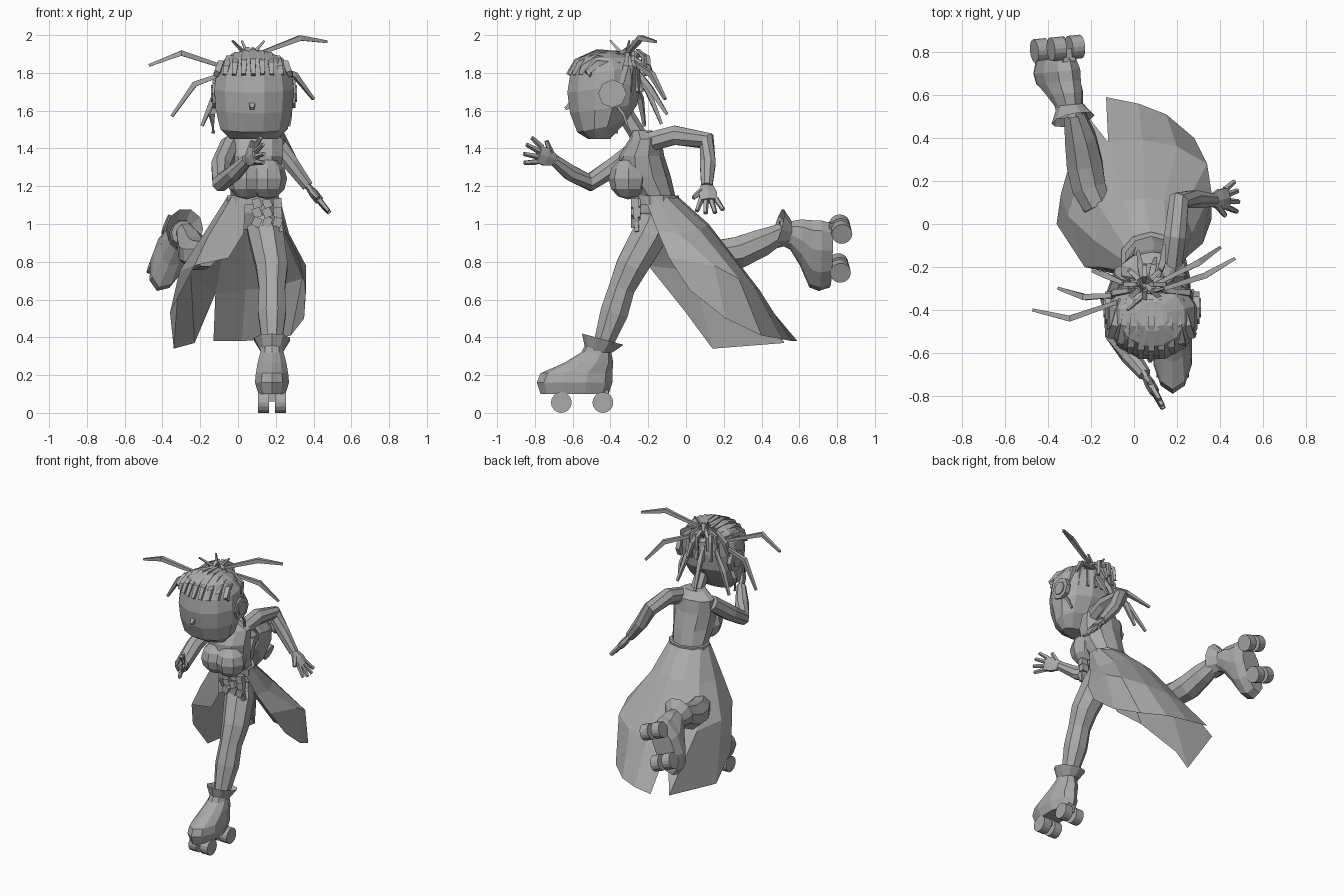
import bpy, bmesh, math, random
from mathutils import Vector, Matrix

random.seed(4)
if "Cube" in bpy.data.objects:
    bpy.data.objects.remove(bpy.data.objects["Cube"])

clay = bpy.data.materials.new("clay_grey")
clay.use_nodes = True
clay.diffuse_color = (0.4, 0.4, 0.4, 1)
clay.node_tree.nodes["Principled BSDF"].inputs["Base Color"].default_value = (0.4, 0.4, 0.4, 1)


def finish(name, bm, matrix=None):
    if matrix:
        bm.transform(matrix)
    mesh = bpy.data.meshes.new(name)
    bm.to_mesh(mesh)
    bm.free()
    mesh.materials.append(clay)
    obj = bpy.data.objects.new(name, mesh)
    bpy.context.scene.collection.objects.link(obj)
    return obj


def loft(name, rings, matrix=None, capped=True):
    bm = bmesh.new()
    rows = [[bm.verts.new(p) for p in ring] for ring in rings]
    count = len(rows[0])
    for low, high in zip(rows, rows[1:]):
        for i in range(count):
            j = (i + 1) % count
            bm.faces.new((low[i], low[j], high[j], high[i]))
    if capped:
        bm.faces.new(rows[0][::-1])
        bm.faces.new(rows[-1])
        bmesh.ops.recalc_face_normals(bm, faces=bm.faces)
    return finish(name, bm, matrix)


def oval(x, y, z, rx, ry, sides=10, tilt=0.0):
    # tilt raises the front of the ring
    ring = []
    for i in range(sides):
        a = math.tau * (i + 0.5) / sides
        ring.append((x + rx * math.cos(a), y + ry * math.sin(a), z - tilt * math.sin(a)))
    return ring


def tube(name, points, radii, sides=6, side_axis=(1, 0, 0), flat=1.0):
    points = [Vector(p) for p in points]
    rings = []
    for k, p in enumerate(points):
        along = (points[min(k + 1, len(points) - 1)] - points[max(k - 1, 0)]).normalized()
        depth = along.cross(Vector(side_axis)).normalized()
        wide = depth.cross(along)
        ring = []
        for i in range(sides):
            a = math.tau * (i + 0.5) / sides
            ring.append(p + radii[k] * (wide * math.cos(a) + depth * math.sin(a) * flat))
        rings.append(ring)
    return loft(name, rings)


def box(name, centre, size, turn=0.0):
    bm = bmesh.new()
    bmesh.ops.create_cube(bm, size=1)
    move = Matrix.Translation(centre) @ Matrix.Rotation(turn, 4, "Y") @ Matrix.Diagonal((*size, 1))
    return finish(name, bm, move)


def disc(name, centre, radius, width, sides, matrix=None):
    # cylinder lying along x
    bm = bmesh.new()
    bmesh.ops.create_cone(bm, cap_ends=True, segments=sides, radius1=radius, radius2=radius, depth=width)
    move = Matrix.Translation(centre) @ Matrix.Rotation(math.pi / 2, 4, "Y")
    return finish(name, bm, (matrix or Matrix()) @ move)


def ball(name, centre, scale):
    bm = bmesh.new()
    bmesh.ops.create_uvsphere(bm, u_segments=8, v_segments=6, radius=1)
    return finish(name, bm, Matrix.Translation(centre) @ Matrix.Diagonal((*scale, 1)))


# Roller boots, shaped once at the ankle and placed twice
def boot(side, place):
    sole = [(-.15, .1, .075, .18), (-.15, .16, .095, .2), (-.14, .21, .09, .19),
            (-.075, .265, .08, .13), (-.035, .32, .065, .08), (-.02, .38, .06, .065)]
    loft(side + "_boot", [oval(0, y, z, rx, ry) for y, z, rx, ry in sole], place)
    loft(side + "_boot_cuff", [oval(0, -.02, .32, .06, .07), oval(0, 0, .39, .1, .11, tilt=.03)], place, False)
    for y in (-.22, 0):
        box(side + "_truck", (0, y, .09), (.06, .06, .06)).data.transform(place)
        for x in (-.045, .045):
            disc(side + "_wheel", (x, y, .055), .055, .06, 16, place)


boot("left", Matrix.Translation((.18, -.44, 0)))
up = Vector((.1, -1, 0)).normalized()
toe = Vector((-.35, -.035, -.93)).normalized()
left = up.cross(toe)
turn = Matrix((left, -toe, up)).transposed().to_4x4()
boot("right", Matrix.Translation(Vector((-.355, .81, .87)) - turn @ Vector((0, -.11, .06))) @ turn)

# Legs; the right one emerges through the skirt
tube("left_leg", [(.12, -.15, 1.04), (.15, -.2, .93), (.18, -.29, .77), (.18, -.34, .66),
                  (.18, -.38, .53), (.18, -.44, .36)], [.09, .1, .09, .075, .08, .055], 8)
tube("right_leg", [(-.17, .08, .84), (-.21, .17, .835), (-.23, .28, .85), (-.25, .4, .9), (-.28, .52, .96)],
     [.07, .085, .09, .078, .05], 8)

# Torso, bust and neck
body = [(.08, -.14, .97, .1, .08), (.08, -.15, 1.06, .14, .11), (.08, -.16, 1.14, .125, .105),
        (.09, -.22, 1.25, .14, .14), (.09, -.235, 1.36, .155, .12), (.09, -.215, 1.45, .155, .085),
        (.09, -.235, 1.495, .08, .055)]
loft("torso", [oval(*ring) for ring in body])
loft("waistband", [oval(.08, -.155, z, .145, .118) for z in (1.1, 1.15)])
for x in (.045, .155):
    ball("bust", (x, -.305, 1.24), (.105, .105, .11))
tube("neck", [(.09, -.24, 1.45), (.09, -.32, 1.58)], [.045, .045])

# Ballooning trailing skirt: each column runs from the waist to the hem
columns = [
    [(-.16, -.2, .93), (-.23, -.2, .78), (-.36, 0, .53)],
    [(-.18, -.08, .95), (-.31, .04, .75), (-.34, .14, .34)],
    [(-.14, .05, .97), (-.25, .23, .73), (-.23, .52, .37)],
    [(-.05, .11, .99), (-.12, .38, .63), (-.13, .59, .38)],
    [(.05, .12, 1), (.04, .39, .65), (.02, .56, .38)],
    [(.14, .11, .99), (.2, .36, .67), (.15, .51, .39)],
    [(.23, .07, .97), (.34, .28, .71), (.28, .4, .41)],
    [(.27, -.04, .95), (.36, .15, .78), (.35, .21, .5)],
    [(.25, -.15, .96), (.32, -.09, .82), (.36, .02, .65)],
]
bm = bmesh.new()
grid = []
for k, column in enumerate(columns):
    a = math.radians(215 - k * 31)
    waist = (.08 + .14 * math.cos(a), -.155 + .118 * math.sin(a), 1.14)
    grid.append([bm.verts.new(p) for p in [waist] + column])
for k, (a, b) in enumerate(zip(grid, grid[1:])):
    for r in range(3):
        if k == 2 and r == 2:
            bm.faces.new((a[r], b[r], a[r + 1]))  # slit in the hem
        else:
            bm.faces.new((a[r], b[r], b[r + 1], a[r + 1]))
# Front flap over the right hip
flap = [bm.verts.new(p) for p in ((.04, -.27, 1.13), (.03, -.26, .95), (-.05, -.23, .82))]
edge = grid[0]
bm.faces.new((flap[0], edge[0], edge[1], flap[1]))
bm.faces.new((flap[1], edge[1], edge[2], flap[2]))
finish("skirt", bm)

# Belt charms
for i in range(9):
    spot = (.1 + .055 * (i % 3), -.27 + .01 * (i % 2), 1.11 - .05 * (i // 3))
    box("belt_charm", spot, (.045, .04, .05), random.uniform(-.5, .5))
for x in (.15, .21):
    tube("belt_strap", [(x, -.27, 1.1), (x + .02, -.26, .96)], [.013, .016], 4)


# Arms with spread fingers
def arm(side, points, heading, spread):
    tube(side + "_arm", points, [.055, .055, .05, .045, .032], 8)
    wrist, heading, spread = Vector(points[-1]), Vector(heading).normalized(), Vector(spread).normalized()
    palm = wrist + heading * .1
    tube(side + "_palm", [wrist - heading * .01, wrist + heading * .05, palm], [.034, .055, .053], 6, spread, .45)
    for i in range(4):
        s = (i - 1.5) / 1.5
        root = palm + spread * s * .04 - heading * .01
        tip = root + (heading + spread * s * .4).normalized() * (.1 - .02 * abs(s))
        tube(side + "_finger", [root, tip], [.016, .012], 5, spread)
    root = wrist + heading * .03 + spread * .03
    tube(side + "_thumb", [root, root + spread * .05 + heading * .045], [.018, .012], 5, heading.cross(spread))


arm("left", [(.17, -.21, 1.43), (.19, -.06, 1.47), (.21, .11, 1.44), (.28, .115, 1.32), (.37, .11, 1.2)],
    (.6, .1, -.75), (.1, -1, -.05))
arm("right", [(-.04, -.23, 1.42), (-.09, -.37, 1.31), (-.09, -.51, 1.22), (-.02, -.61, 1.27), (.05, -.7, 1.34)],
    (.45, -.8, .3), (-.1, .3, 1))

# Head bowed forward, nose and headphones
skull = [(1.45, -.46, .13, .06, 0), (1.51, -.45, .185, .13, -.025), (1.61, -.435, .21, .185, -.025),
         (1.72, -.435, .218, .2, -.025), (1.81, -.43, .205, .19, -.02), (1.88, -.43, .155, .14, 0),
         (1.915, -.43, .07, .07, 0)]
loft("head", [oval(.085, y, z, rx, ry, 12, tilt) for z, y, rx, ry, tilt in skull])
tube("nose", [(.075, -.58, 1.65), (.075, -.64, 1.61)], [.035, .012], 4)
for s in (-1, 1):
    disc("headphone_cup", (.085 + s * .205, -.39, 1.69), .075, .03, 8)
    disc("headphone_pad", (.085 + s * .21, -.39, 1.69), .045, .035, 8)
tube("headphone_stem", [(.28, -.36, 1.62), (.28, -.33, 1.58), (.27, -.31, 1.52)], [.01, .01, .01], 4)

# Braided rows over the scalp, front and back
for i in range(9):
    s = (i - 4) / 4
    bend = .06 * s * s
    tube("front_braid", [(.08 + s * .14, -.35, 1.905 - bend), (.08 + s * .17, -.47, 1.91 - bend),
                         (.08 + s * .19, -.58 + bend, 1.86 - bend), (.08 + s * .2, -.625 + bend * 2, 1.79)],
         [.016, .022, .022, .016], 4)
    tube("back_braid", [(.06 + s * .08, -.31, 1.9), (.08 + s * .17, -.26 - bend, 1.83),
                        (.08 + s * .19, -.23 - bend * 2, 1.7)], [.014, .02, .012], 4)

# Looped topknot
for i in range(8):
    a = math.tau * i / 8
    out = Vector((math.cos(a) * .09, math.sin(a) * .08, 0))
    base = Vector((.05, -.28, 1.85))
    rise = Vector((0, 0, random.uniform(.05, .08)))
    tube("topknot_loop", [base, base + out * .5 + rise, base + out + rise * .6, base + out * 1.1 - rise],
         [.016, .016, .015, .012], 4, (-math.sin(a), math.cos(a), 0))
for x, y in ((-.03, -.4), (.02, -.28), (.14, -.3)):
    tube("topknot_spike", [(.06, -.32, 1.88), (x, y, 1.97)], [.014, .007], 4)

# Long loose locks
locks = [
    [(.08, -.32, 1.89), (.33, -.24, 1.985), (.47, -.16, 1.965)],
    [(-.04, -.35, 1.82), (-.3, -.44, 1.905), (-.47, -.4, 1.84)],
    [(-.04, -.33, 1.81), (-.23, -.34, 1.74), (-.35, -.3, 1.57)],
    [(.1, -.28, 1.86), (.3, -.18, 1.79), (.4, -.11, 1.66)],
    [(.1, -.28, 1.84), (.13, -.19, 1.72), (.14, -.1, 1.58)],
    [(.04, -.27, 1.82), (.03, -.2, 1.7), (.02, -.13, 1.53)],
    [(.07, -.28, 1.88), (.09, -.2, 1.83), (.1, -.16, 1.74)],
    [(-.04, -.28, 1.78), (-.13, -.24, 1.66), (-.19, -.22, 1.52)],
    [(-.1, -.36, 1.68), (-.14, -.36, 1.58), (-.13, -.37, 1.48)],
]
for points in locks:
    tube("loose_lock", points, [.012, .02, .01], 4, (0, 0, 1))
